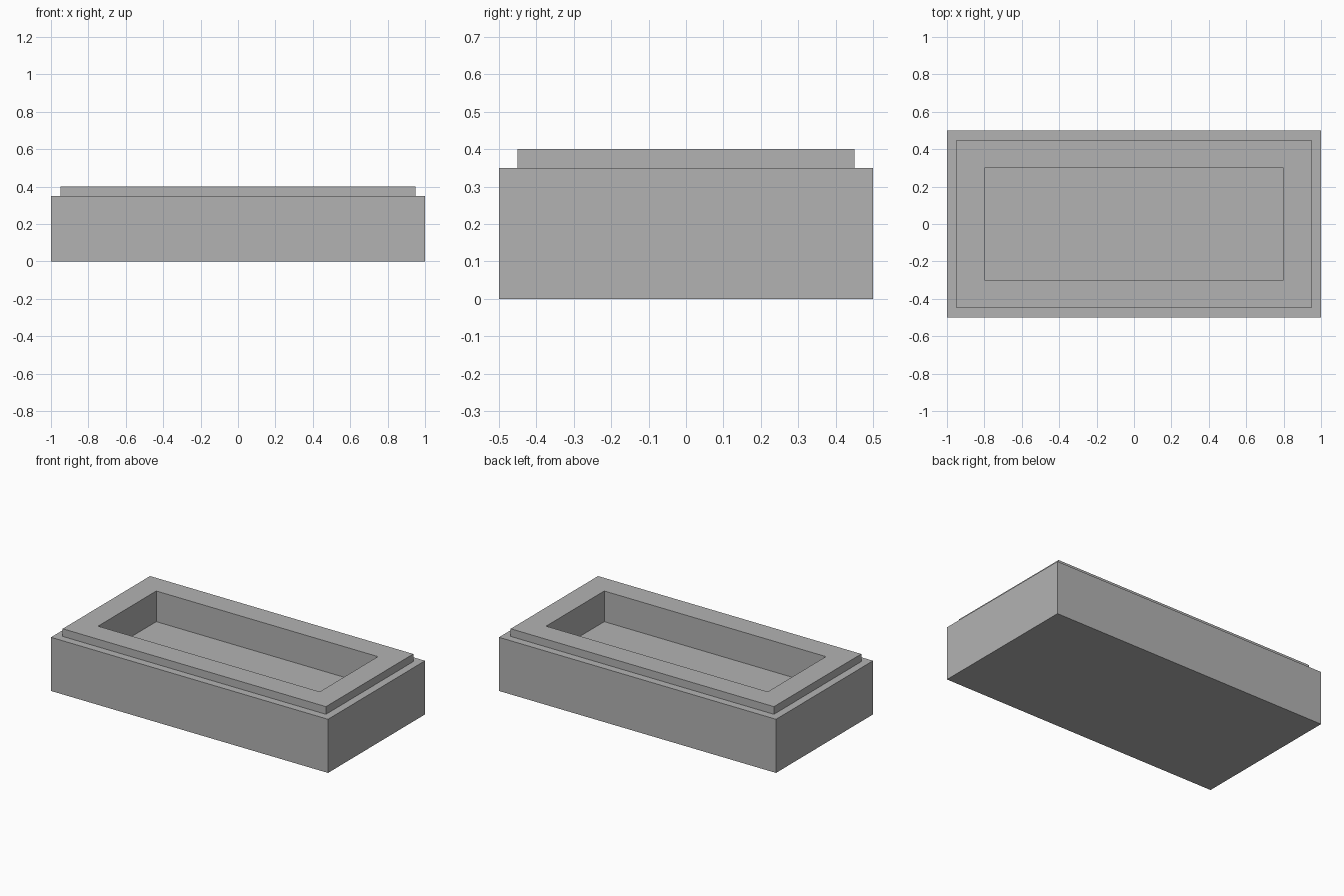
import bpy
import bmesh

cube = bpy.data.objects.get("Cube")
if cube:
    bpy.data.objects.remove(cube, do_unlink=True)

# Single plain grey material
grey = bpy.data.materials.new("plain_grey")
grey.use_nodes = True
colour = (0.45, 0.45, 0.45, 1)
grey.diffuse_color = colour
grey.node_tree.nodes["Principled BSDF"].inputs["Base Color"].default_value = colour

LENGTH, WIDTH = 2.0, 1.0

# Rectangular rings as (inset from the outer wall, height), from the base to the recess floor
steps = [
    (0.0, 0.0),     # base
    (0.0, 0.35),    # top of outer wall
    (0.05, 0.35),   # ledge
    (0.05, 0.40),   # raised rim, outside
    (0.20, 0.40),   # raised rim, inside
    (0.20, 0.20),   # recess floor
]


def ring(bm, inset, z):
    x, y = LENGTH / 2 - inset, WIDTH / 2 - inset
    return [bm.verts.new((sx * x, sy * y, z))
            for sx, sy in ((-1, -1), (1, -1), (1, 1), (-1, 1))]


# Stepped tray with a raised rim and a rectangular recess
bm = bmesh.new()
rings = [ring(bm, *step) for step in steps]
for low, high in zip(rings, rings[1:]):
    for i in range(4):
        j = (i + 1) % 4
        bm.faces.new((low[i], low[j], high[j], high[i]))
bm.faces.new(rings[0][::-1])   # underside
bm.faces.new(rings[-1])        # recess floor
bmesh.ops.recalc_face_normals(bm, faces=bm.faces)

mesh = bpy.data.meshes.new("rimmed_tray")
bm.to_mesh(mesh)
bm.free()
mesh.materials.append(grey)
bpy.context.collection.objects.link(bpy.data.objects.new("rimmed_tray", mesh))
